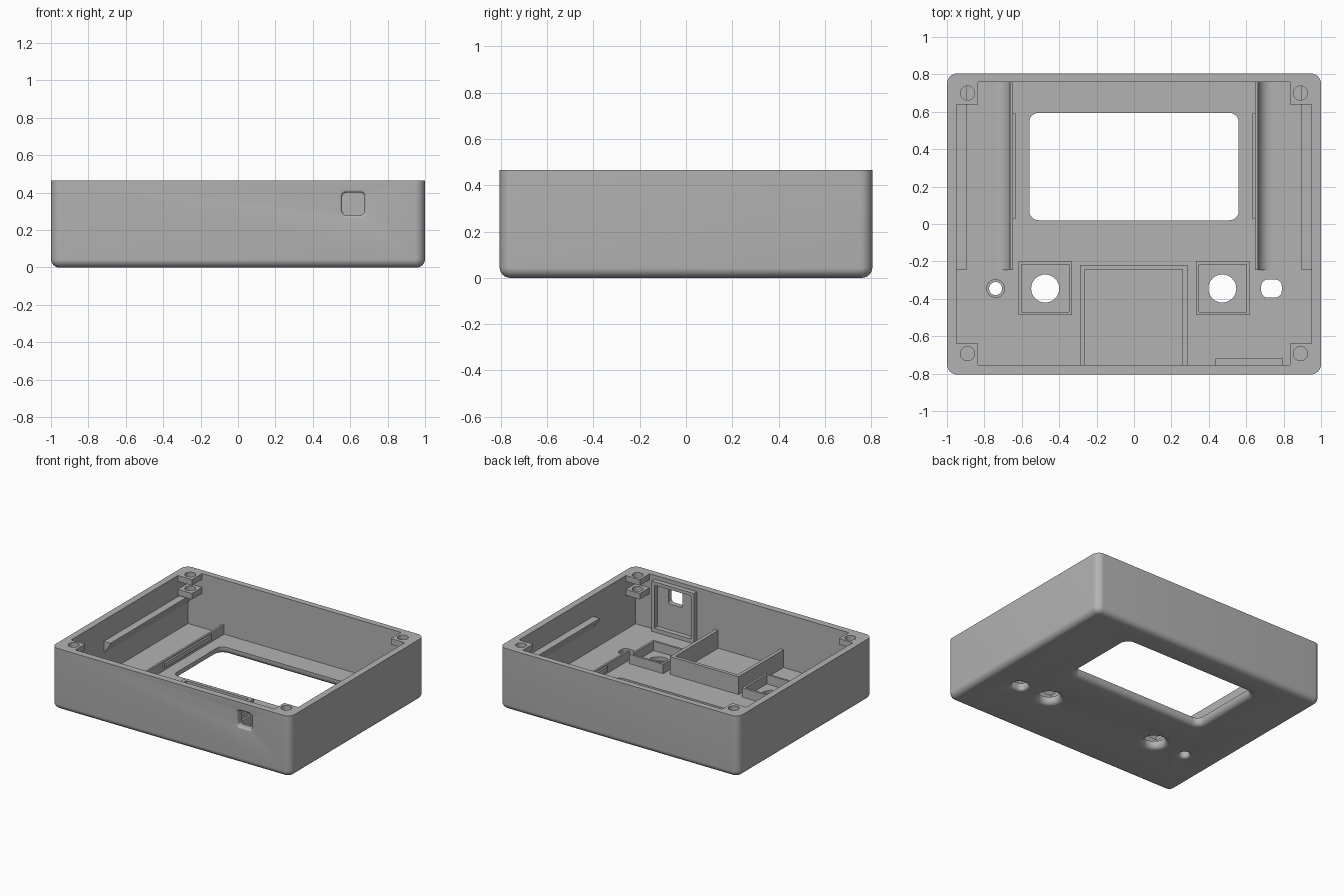
import bpy, bmesh, math

if "Cube" in bpy.data.objects:
    bpy.data.objects.remove(bpy.data.objects["Cube"])

FLOOR, TOP = 0.055, 0.465
grey = bpy.data.materials.new("plastic_grey")
grey.diffuse_color = (0.45, 0.45, 0.45, 1)
grey.use_nodes = True
grey.node_tree.nodes["Principled BSDF"].inputs["Base Color"].default_value = grey.diffuse_color


def make(name, bm):
    bmesh.ops.recalc_face_normals(bm, faces=bm.faces)
    me = bpy.data.meshes.new(name)
    bm.to_mesh(me)
    bm.free()
    ob = bpy.data.objects.new(name, me)
    bpy.context.collection.objects.link(ob)
    me.materials.append(grey)
    return ob


def loft(name, loops):
    """Skin a stack of equal-length loops and cap both ends."""
    bm = bmesh.new()
    rings = [[bm.verts.new(p) for p in lp] for lp in loops]
    for a, b in zip(rings, rings[1:]):
        for i in range(len(a)):
            j = (i + 1) % len(a)
            bm.faces.new((a[i], a[j], b[j], b[i]))
    bm.faces.new(rings[0])
    bm.faces.new(rings[-1])
    return make(name, bm)


def box(name, x0, x1, y0, y1, z0, z1):
    return loft(name, [[(x0, y0, z), (x1, y0, z), (x1, y1, z), (x0, y1, z)] for z in (z0, z1)])


def rrect(cx, cy, hx, hy, r, n=8):
    pts = []
    for k, (sx, sy) in enumerate(((1, 1), (-1, 1), (-1, -1), (1, -1))):
        for i in range(n + 1):
            a = math.pi / 2 * (k + i / n)
            pts.append((cx + sx * (hx - r) + r * math.cos(a), cy + sy * (hy - r) + r * math.sin(a)))
    return pts


def rounded_cutter(name, shape, fil, depth, wrap):
    """Cutter whose mouth flares out in a convex fillet; wrap(x, y, d) places depth d."""
    stack = [(fil, -0.05)]
    stack += [(fil * (1 - math.sin(t)), fil * (1 - math.cos(t)))
              for t in [math.pi / 2 * i / 6 for i in range(7)]]
    stack.append((0, depth))
    return loft(name, [[wrap(x, y, d) for x, y in shape(off)] for off, d in stack])


def apply_bool(ob, cutter, op='DIFFERENCE'):
    cutter.hide_render = True
    m = ob.modifiers.new("cut", 'BOOLEAN')
    m.operation, m.solver, m.object = op, 'EXACT', cutter
    bpy.context.view_layer.objects.active = ob
    bpy.ops.object.modifier_apply(modifier=m.name)
    bpy.data.objects.remove(cutter, do_unlink=True)


def up(x, y, d):
    return (x, y, d)


def circle(cx, cy, r):
    return lambda off: rrect(cx, cy, r + off, r + off, r + off)


# Shell: rounded box with a filleted bottom edge, hollowed from above
R = 0.045
loops = []
for i in range(9):
    t = math.pi / 2 * i / 8
    ins = R * (1 - math.sin(t))
    loops.append([(x, y, R * (1 - math.cos(t)))
                  for x, y in rrect(0, 0, 1 - ins, 0.805 - ins, 0.055 - ins)])
loops.append([(x, y, TOP) for x, y in rrect(0, 0, 1, 0.805, 0.055)])
shell = loft("enclosure_shell", loops)
apply_bool(shell, box("cavity", -0.95, 0.95, -0.755, 0.76, FLOOR, 0.6))

# Display window, button holes, jack and switch holes
apply_bool(shell, rounded_cutter("window", lambda o: rrect(0, 0.307, 0.56 + o, 0.287 + o, 0.05 + o), 0.04, 0.2, up))
for sx in (-0.475, 0.472):
    apply_bool(shell, rounded_cutter("button_hole", circle(sx, -0.345, 0.075), 0.035, 0.2, up))
apply_bool(shell, rounded_cutter("small_hole", circle(-0.74, -0.345, 0.035), 0.02, 0.2, up))
apply_bool(shell, rounded_cutter("switch_hole", lambda o: rrect(0.735, -0.345, 0.055 + o, 0.048 + o, 0.035 + o), 0.02, 0.2, up))

# Socket opening in the front wall
apply_bool(shell, rounded_cutter("socket", lambda o: rrect(0.617, 0.34, 0.06 + o, 0.06 + o, 0.022 + o),
                                 0.015, 0.2, lambda x, z, d: (x, -0.805 + d, z)))

# Corner screw bosses with a nut slot between two plates
for sx in (-1, 1):
    for sy in (-1, 1):
        xs = sorted((sx * 0.833, sx * 0.97))
        ys = sorted((sy * 0.638, sy * 0.78))
        cx, cy = sx * 0.89, 0.7 if sy > 0 else -0.693
        for z0, z1 in ((0.42, TOP), (0.315, 0.36)):
            apply_bool(shell, box("boss", *xs, *ys, z0, z1), 'UNION')
        apply_bool(shell, loft("screw", [[(x, y, z) for x, y in rrect(cx, cy, 0.038, 0.038, 0.038)]
                                         for z in (0.25, 0.6)]))

B = FLOOR - 0.01
for s, side in ((-1, "left"), (1, "right")):
    # Wedge rail on the side wall
    prof = [(0.96, 0.305), (0.895, 0.305), (0.895, 0.295), (0.95, 0.215), (0.96, 0.215)]
    loft(side + "_wall_rail", [[(s * x, y, z) for x, z in prof] for y in (-0.247, 0.765)])
    # Display rib with a concave outer fillet
    arc = [(0.735 - 0.072 * math.cos(t), 0.127 - 0.072 * math.sin(t))
           for t in [math.pi / 2 * i / 10 for i in range(11)]]
    prof = [(0.648, B), (0.648, 0.127)] + arc + [(0.735, B)]
    loft(side + "_display_rib", [[(s * x, y, z) for x, z in prof] for y in (-0.247, 0.765)])
    # Small clip on the inner face of the rib
    box(side + "_display_clip", *sorted((s * 0.634, s * 0.65)), 0.028, 0.592, 0.08, 0.115)
    # Square frame around the button
    cx = s * 0.4735
    frame = box(side + "_button_frame", cx - 0.143, cx + 0.143, -0.487, -0.2, B, 0.125)
    apply_bool(frame, box("inner", cx - 0.127, cx + 0.127, -0.471, -0.216, 0, 0.3))

# Battery tray: three walls against the front
tray = box("battery_tray", -0.288, 0.285, -0.76, -0.218, B, 0.19)
apply_bool(tray, box("inner", -0.262, 0.259, -0.9, -0.244, 0, 0.3))

# Board frame behind the socket
frame = box("socket_frame", 0.437, 0.793, -0.76, -0.718, B, 0.435)
apply_bool(frame, box("inner", 0.462, 0.768, -0.9, -0.6, 0.085, 0.41))

# Collar around the small hole
collar = loft("small_hole_collar", [[(x, y, z) for x, y in rrect(-0.74, -0.345, 0.05, 0.05, 0.05)]
                                    for z in (B, 0.1)])
apply_bool(collar, loft("bore", [[(x, y, z) for x, y in rrect(-0.74, -0.345, 0.035, 0.035, 0.035)]
                                 for z in (0, 0.3)]))

for ob in bpy.context.scene.objects:
    ob.select_set(True)
    bpy.context.view_layer.objects.active = ob
bpy.ops.object.shade_smooth_by_angle(angle=math.radians(30))
